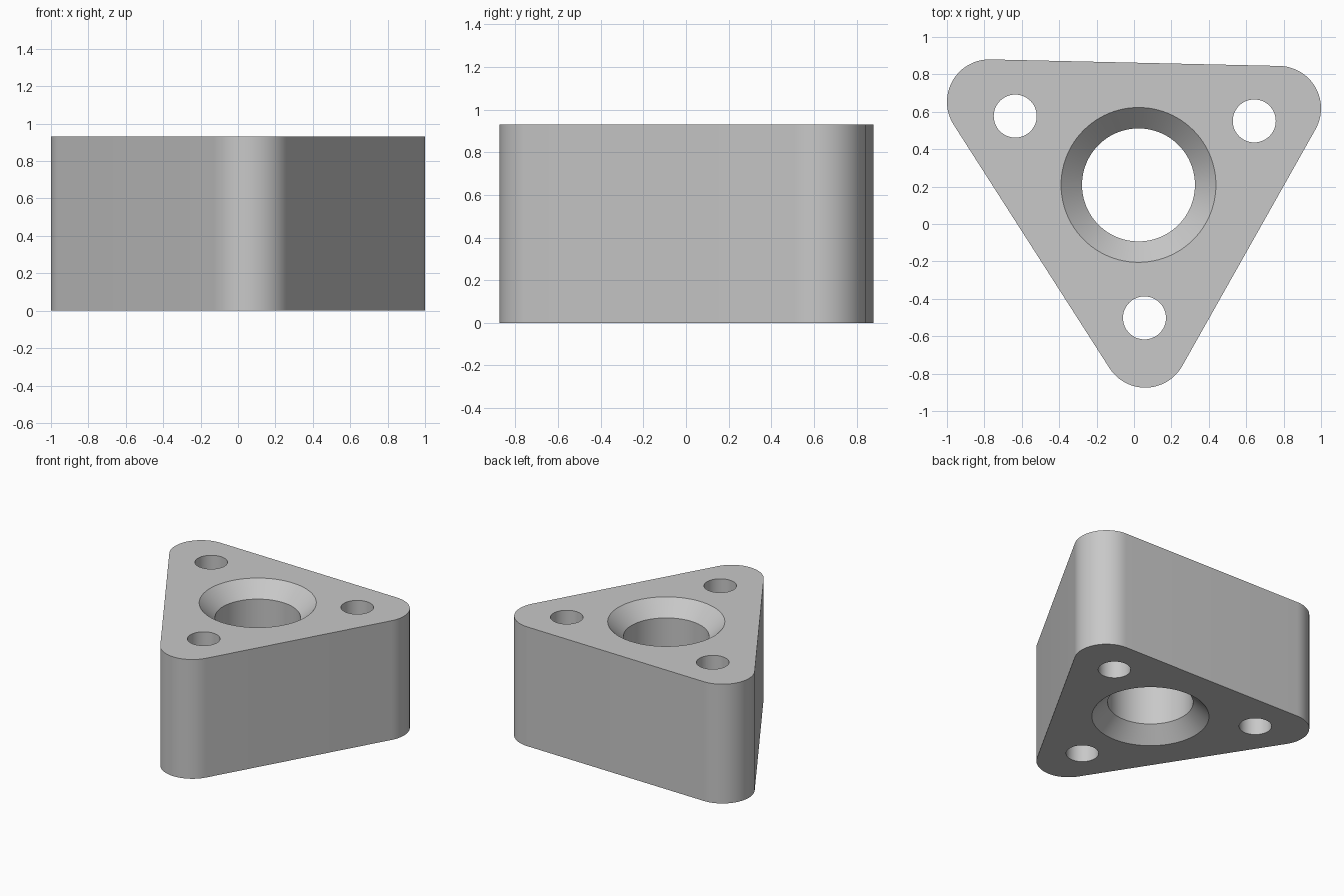
import bpy, bmesh, math
from mathutils import Vector

HEIGHT = 0.93
CORNER_R = 0.227
CHAMFER = 0.112

cube = bpy.data.objects.get("Cube")
if cube:
    bpy.data.objects.remove(cube, do_unlink=True)

grey = bpy.data.materials.new("plain_grey")
grey.use_nodes = True
grey.diffuse_color = (0.58, 0.58, 0.58, 1)
grey.node_tree.nodes["Principled BSDF"].inputs["Base Color"].default_value = grey.diffuse_color


def make_object(name, bm):
    bmesh.ops.recalc_face_normals(bm, faces=bm.faces)
    mesh = bpy.data.meshes.new(name)
    bm.to_mesh(mesh)
    bm.free()
    mesh.materials.append(grey)
    obj = bpy.data.objects.new(name, mesh)
    bpy.context.collection.objects.link(obj)
    return obj


def rounded_outline(centres, radius, steps=24):
    """Counter-clockwise polygon with a tangent arc round each centre."""
    points = []
    for i, c in enumerate(centres):
        into = c - centres[i - 1]
        out = centres[(i + 1) % len(centres)] - c
        start = math.atan2(-into.x, into.y)
        sweep = (math.atan2(-out.x, out.y) - start) % math.tau
        for s in range(steps + 1):
            a = start + sweep * s / steps
            points.append(c + radius * Vector((math.cos(a), math.sin(a))))
    return points


def lathe_cutter(name, x, y, profile, sides):
    """Solid of revolution from (radius, z) pairs."""
    bm = bmesh.new()
    rings = []
    for r, z in profile:
        rings.append([bm.verts.new((x + r * math.cos(math.tau * i / sides),
                                    y + r * math.sin(math.tau * i / sides), z))
                      for i in range(sides)])
    for low, high in zip(rings, rings[1:]):
        for i in range(sides):
            j = (i + 1) % sides
            bm.faces.new((low[i], low[j], high[j], high[i]))
    bm.faces.new(rings[0])
    bm.faces.new(rings[-1])
    obj = make_object(name, bm)
    obj.hide_render = True
    return obj


# Rounded triangular block
centres = [Vector(p) for p in ((0.06, -0.648), (0.773, 0.618), (-0.773, 0.653))]
bm = bmesh.new()
base = bm.faces.new([bm.verts.new((p.x, p.y, 0)) for p in rounded_outline(centres, CORNER_R)])
top = bmesh.ops.extrude_face_region(bm, geom=[base], use_keep_orig=True)
bmesh.ops.translate(bm, vec=(0, 0, HEIGHT),
                    verts=[v for v in top["geom"] if isinstance(v, bmesh.types.BMVert)])
block = make_object("triangular_block", bm)

# Central bore, chamfered at both ends, and three bolt holes
bore, over = 0.302, 0.1
cutters = [lathe_cutter("bore_cutter", 0.024, 0.209, [
    (bore + CHAMFER + over, -over), (bore, CHAMFER),
    (bore, HEIGHT - CHAMFER), (bore + CHAMFER + over, HEIGHT + over)], 96)]
for x, y in ((-0.635, 0.577), (0.643, 0.551), (0.056, -0.502)):
    cutters.append(lathe_cutter("bolt_hole_cutter", x, y,
                                [(0.115, -over), (0.115, HEIGHT + over)], 48))

bpy.ops.object.select_all(action="DESELECT")
bpy.context.view_layer.objects.active = block
block.select_set(True)
for cutter in cutters:
    cut = block.modifiers.new("cut", "BOOLEAN")
    cut.operation = "DIFFERENCE"
    cut.solver = "EXACT"
    cut.object = cutter
    bpy.ops.object.modifier_apply(modifier=cut.name)
    bpy.data.objects.remove(cutter, do_unlink=True)

bpy.ops.object.shade_smooth_by_angle(angle=math.radians(30))
